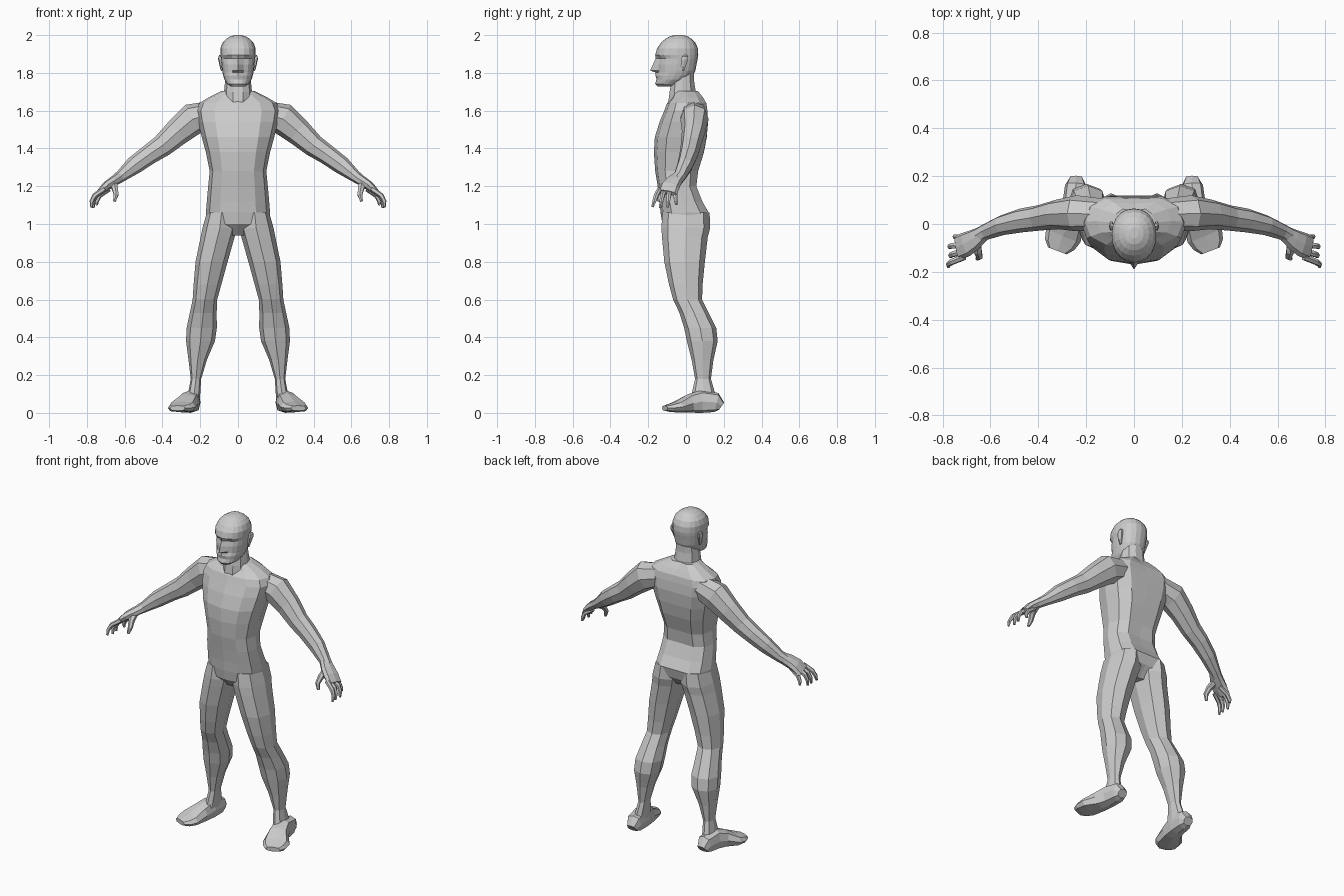
import bpy, bmesh
from math import cos, sin, pi
from mathutils import Vector

X, Y, Z = Vector((1, 0, 0)), Vector((0, 1, 0)), Vector((0, 0, 1))


def sgn_pow(v, e):
    return (1 if v >= 0 else -1) * abs(v) ** e


def finish(name, rings, mirror):
    """Skin a list of point rings, cap both ends, optionally mirror in x."""
    bm = bmesh.new()
    rows = [[bm.verts.new(p) for p in r] for r in rings]
    n = len(rows[0])
    for a, b in zip(rows, rows[1:]):
        for i in range(n):
            j = (i + 1) % n
            bm.faces.new((a[i], a[j], b[j], b[i]))
    bm.faces.new(rows[0][::-1])
    bm.faces.new(rows[-1])
    bmesh.ops.recalc_face_normals(bm, faces=bm.faces)
    me = bpy.data.meshes.new(name)
    bm.to_mesh(me)
    bm.free()
    ob = bpy.data.objects.new(name, me)
    bpy.context.collection.objects.link(ob)
    if mirror:
        ob.modifiers.new("mirror", 'MIRROR').use_mirror_merge = False
    return ob


def ring(c, u, v, a, b, n, p):
    pts = []
    for i in range(n):
        t = 2 * pi * i / n
        pts.append(c + u * a * sgn_pow(cos(t), 2 / p) + v * b * sgn_pow(sin(t), 2 / p))
    return pts


def stack(name, secs, n, p=2.2, mirror=False):
    """Horizontal sections: z, x0, x1, y_front, y_back, [front bump, back bump]."""
    rings = []
    for z, x0, x1, yf, yb, *bump in secs:
        c = Vector(((x0 + x1) / 2, (yf + yb) / 2, z))
        r = ring(c, X, Y, (x1 - x0) / 2, (yb - yf) / 2, n, p)
        if bump:
            r[3 * n // 4] -= Y * bump[0]
            if len(bump) > 1:
                r[n // 4] += Y * bump[1]
        rings.append(r)
    return finish(name, rings, mirror)


def tube(name, secs, ref, n, p=2.2):
    """Sections across a path: x, y, z, radius a, radius b; mirrored."""
    pts = [Vector(s[:3]) for s in secs]
    rings = []
    for i, s in enumerate(secs):
        t = (pts[min(i + 1, len(pts) - 1)] - pts[max(i - 1, 0)]).normalized()
        u = ref.cross(t).normalized()
        rings.append(ring(pts[i], u, t.cross(u), s[3], s[4], n, p))
    return finish(name, rings, True)


# torso with a shallow spine groove: z, half width, front, back
torso = [(.94, .06, -.07, .06), (1.0, .165, -.125, .12), (1.06, .17, -.135, .135),
         (1.12, .165, -.14, .10), (1.2, .158, -.15, .067), (1.28, .15, -.163, .078),
         (1.38, .17, -.17, .11), (1.46, .192, -.165, .125), (1.54, .212, -.14, .132),
         (1.6, .222, -.115, .127), (1.64, .205, -.10, .12), (1.67, .155, -.075, .10),
         (1.705, .085, -.06, .07)]
stack("torso", [(z, -w, w, f, b, 0, -.015) for z, w, f, b in torso], 12, 2.4)

# neck
neck = [(1.62, .075, -.10, .09), (1.66, .078, -.096, .085), (1.7, .074, -.09, .055),
        (1.76, .068, -.08, .045), (1.82, .06, -.075, .045)]
stack("neck", [(z, -w, w, f, b) for z, w, f, b in neck], 10)

# head: last value pushes the centre line out for chin, lips and nose
head = [(1.727, .035, -.15, -.07, 0), (1.742, .058, -.16, -.03, .004),
        (1.765, .072, -.155, .01, 0), (1.785, .078, -.158, .035, .004),
        (1.803, .082, -.15, .045, .012), (1.812, .084, -.15, .05, .04),
        (1.845, .088, -.15, .056, .025), (1.875, .09, -.143, .062, .018),
        (1.895, .093, -.16, .065, .003), (1.93, .093, -.153, .063, 0),
        (1.96, .082, -.132, .05, 0), (1.98, .063, -.11, .03, 0),
        (1.994, .04, -.085, .008, 0), (2.0, .018, -.06, -.015, 0)]
stack("head", [(z, -w, w, f, b, k) for z, w, f, b, k in head], 20)

# ears
stack("ear", [(1.81, .078, .09, -.025, -.01), (1.835, .08, .097, -.03, .0),
              (1.87, .085, .105, -.03, .014), (1.888, .086, .104, -.022, .012),
              (1.895, .086, .098, -.012, .004)], 6, 2, True)

# legs
stack("leg", [(1.06, .01, .165, -.125, .125), (.98, .004, .188, -.13, .128),
              (.93, .018, .198, -.127, .115), (.8, .055, .225, -.115, .10),
              (.68, .088, .235, -.09, .088), (.6, .11, .24, -.068, .085),
              (.53, .113, .255, -.035, .12), (.45, .112, .272, -.01, .16),
              (.38, .122, .275, .005, .168), (.28, .165, .262, .03, .145),
              (.18, .195, .25, .048, .132), (.1, .2, .265, .03, .155),
              (.04, .205, .28, .0, .175)], 8, 2.3, True)

# feet, turned outward
tube("foot", [(.242, .187, .035, .03, .025), (.243, .16, .055, .045, .052),
              (.25, .08, .06, .05, .06), (.265, .02, .05, .058, .05),
              (.295, -.045, .032, .078, .03), (.31, -.085, .026, .066, .022),
              (.32, -.112, .025, .042, .014)], Z, 8, 2.8)

# arms
tube("arm", [(.12, .04, 1.59, .065, .065), (.24, .045, 1.555, .085, .075),
             (.32, .04, 1.487, .072, .062), (.40, .025, 1.415, .06, .053),
             (.47, .015, 1.368, .053, .05), (.55, -.005, 1.31, .048, .042),
             (.62, -.033, 1.253, .032, .034), (.65, -.05, 1.232, .028, .034)], Y, 8)

# palm
tube("palm", [(.63, -.04, 1.245, .028, .033), (.665, -.065, 1.222, .027, .044),
              (.70, -.085, 1.198, .024, .052), (.735, -.098, 1.165, .016, .052)], Y, 8, 2.6)

# fingers: knuckle y, tip x, tip y, tip z
for name, ky, tx, ty, tz in [("index_finger", -.138, .775, -.178, 1.09),
                             ("middle_finger", -.112, .766, -.137, 1.085),
                             ("ring_finger", -.085, .77, -.097, 1.088),
                             ("little_finger", -.06, .748, -.05, 1.10)]:
    tube(name, [(tx - .065, ky, 1.185, .014, .014),
                (tx - .015, (ky + ty) / 2, 1.15, .013, .013),
                (tx, ty * .75 + ky * .25, 1.12, .011, .011),
                (tx, ty, tz, .007, .007)], Y, 6)

# thumb
tube("thumb", [(.66, -.075, 1.215, .02, .022), (.652, -.115, 1.19, .017, .018),
               (.645, -.138, 1.155, .013, .014), (.655, -.145, 1.12, .008, .008)], X, 6)
